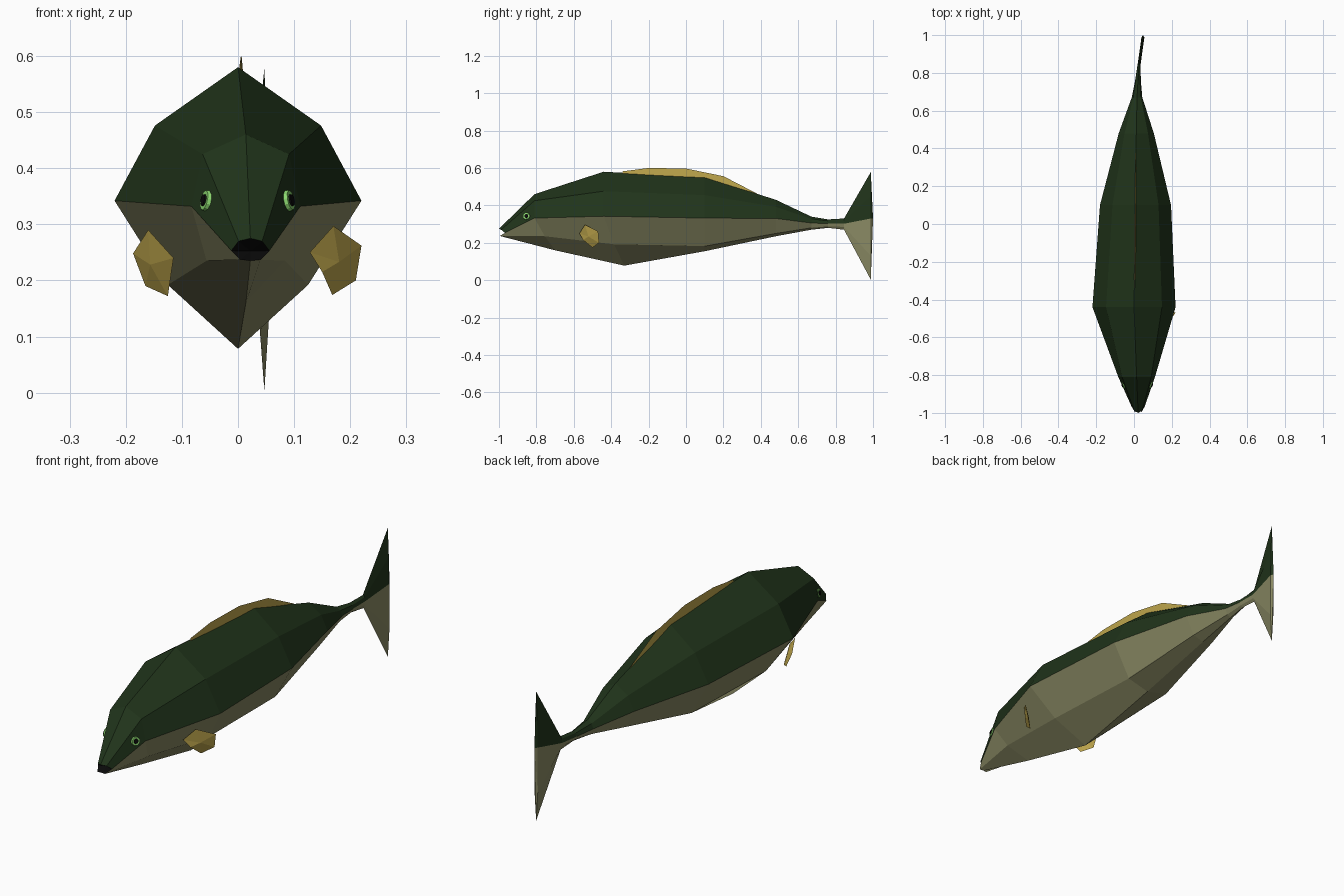
import bpy, bmesh
from mathutils import Vector

if "Cube" in bpy.data.objects:
    bpy.data.objects.remove(bpy.data.objects["Cube"])


def material(name, rgb):
    m = bpy.data.materials.new(name)
    m.diffuse_color = (*rgb, 1)
    m.use_nodes = True
    m.node_tree.nodes["Principled BSDF"].inputs["Base Color"].default_value = m.diffuse_color
    return m


GREEN = material("back_green", (0.0144, 0.034, 0.0105))
BELLY = material("belly_olive", (0.25, 0.25, 0.125))
GOLD = material("fin_gold", (0.5, 0.37, 0.07))
BLACK = material("black", (0.003, 0.003, 0.003))
EYE = material("eye_green", (0.26, 0.68, 0.16))


def finish(bm, name, mats):
    bmesh.ops.recalc_face_normals(bm, faces=bm.faces)
    me = bpy.data.meshes.new(name)
    bm.to_mesh(me)
    bm.free()
    for m in mats:
        me.materials.append(m)
    ob = bpy.data.objects.new(name, me)
    bpy.context.collection.objects.link(ob)
    return ob


# Body and tail: eight-sided rings from mouth to tail edge
# (centre x, y, y of belly point), z of top/upper/side/lower/bottom, half widths of upper/side/lower
STATIONS = [
    ((0.022, -1.0, -0.99), (0.275, 0.270, 0.253, 0.237, 0.235), (0.021, 0.034, 0.018)),
    ((0.014, -0.81, -0.70), (0.460, 0.425, 0.332, 0.235, 0.160), (0.077, 0.097, 0.070)),
    ((0.000, -0.44, -0.33), (0.580, 0.476, 0.342, 0.192, 0.078), (0.148, 0.220, 0.125)),
    ((0.008, 0.10, 0.10), (0.550, 0.455, 0.332, 0.182, 0.155), (0.122, 0.188, 0.105)),
    ((0.012, 0.48, 0.48), (0.430, 0.392, 0.330, 0.250, 0.235), (0.062, 0.093, 0.052)),
    ((0.016, 0.67, 0.67), (0.340, 0.328, 0.306, 0.280, 0.270), (0.020, 0.028, 0.017)),
    ((0.021, 0.76, 0.76), (0.325, 0.317, 0.302, 0.288, 0.280), (0.011, 0.015, 0.010)),
    ((0.027, 0.845, 0.845), (0.330, 0.320, 0.302, 0.285, 0.270), (0.006, 0.008, 0.006)),
    ((0.047, 0.988, 0.988), (0.578, 0.450, 0.330, 0.130, 0.003), (0.005, 0.007, 0.008)),
]
bm = bmesh.new()
rings = []
for i, ((cx, y, yb), z, w) in enumerate(STATIONS):
    ym = y + (0.032 if i == 0 else 0)      # mouth corners sit back
    yl = (y + yb) / 2
    right = [(w[0], y + (0.012 if i == 0 else 0), z[1]), (w[1], ym, z[2]), (w[2], yl, z[3])]
    left = [(-a, b, c) for a, b, c in reversed(right)]
    pts = [(0, y, z[0])] + right + [(0, yb, z[4])] + left
    rings.append([bm.verts.new((cx + a, b, c)) for a, b, c in pts])
for a, b in zip(rings, rings[1:]):
    for k in range(8):
        n = (k + 1) % 8
        bm.faces.new((a[k], a[n], b[n], b[k])).material_index = 0 if k in (0, 1, 6, 7) else 1
# Dark mouth hollow and tail edge
for ring, centre in ((rings[0], (0.022, -0.955, 0.252)), (rings[-1], (0.047, 1.0, 0.33))):
    c = bm.verts.new(centre)
    for k in range(8):
        f = bm.faces.new((ring[k], ring[(k + 1) % 8], c))
        f.material_index = 2 if ring is rings[0] else (0 if k in (0, 1, 6, 7) else 1)
finish(bm, "body", (GREEN, BELLY, BLACK))


# Thin fins: an outline with a slightly raised middle on both sides
def side_fin(name, outline, bulge):
    bm = bmesh.new()
    rim = [bm.verts.new(p) for p in outline]
    mid = sum((Vector(p) for p in outline), Vector()) / len(outline)
    for s in (-1, 1):
        c = bm.verts.new(mid + s * Vector(bulge))
        for k in range(len(rim)):
            bm.faces.new((rim[k], rim[(k + 1) % len(rim)], c))
    finish(bm, name, (GOLD,))


side_fin("right_side_fin",
         [(0.128, -0.57, 0.25), (0.17, -0.54, 0.297), (0.22, -0.47, 0.262),
          (0.21, -0.465, 0.20), (0.168, -0.50, 0.174), (0.15, -0.55, 0.215)],
         (0.006, -0.006, 0))
side_fin("left_side_fin",
         [(-0.115, -0.565, 0.24), (-0.16, -0.54, 0.29), (-0.187, -0.48, 0.248),
          (-0.165, -0.47, 0.19), (-0.125, -0.51, 0.172)],
         (-0.006, -0.006, 0))

# Back fin: thin strip tapering to a ridge
bm = bmesh.new()
rows = []
for y, top, base in ((-0.34, 0.582, 0.555), (-0.2, 0.6, 0.55), (0.0, 0.597, 0.54),
                     (0.2, 0.556, 0.50), (0.38, 0.463, 0.43)):
    x = 0.004 + 0.008 * (y + 0.34)
    rows.append([bm.verts.new(p) for p in ((x - 0.005, y, base), (x, y, top), (x + 0.005, y, base))])
for a, b in zip(rows, rows[1:]):
    for k in range(3):
        n = (k + 1) % 3
        bm.faces.new((a[k], a[n], b[n], b[k]))
bm.faces.new(rows[0])
bm.faces.new(rows[-1])
finish(bm, "back_fin", (GOLD,))


# Eyes: flat discs with dark pupils, laid on the cheeks
def disc(name, centre, normal, radius, depth, mat):
    bm = bmesh.new()
    bmesh.ops.create_cone(bm, cap_ends=True, segments=12, radius1=radius,
                          radius2=radius * 0.85, depth=depth)
    ob = finish(bm, name, (mat,))
    ob.rotation_mode = 'QUATERNION'
    ob.rotation_quaternion = Vector((0, 0, 1)).rotation_difference(normal)
    ob.location = centre


for s, side in ((1, "right"), (-1, "left")):
    normal = Vector((s * 0.92, -0.34, 0.2)).normalized()
    spot = Vector((0.017 + s * 0.073, -0.852, 0.342))
    disc(side + "_eye", spot, normal, 0.021, 0.01, EYE)
    disc(side + "_pupil", spot + normal * 0.004, normal, 0.012, 0.008, BLACK)
